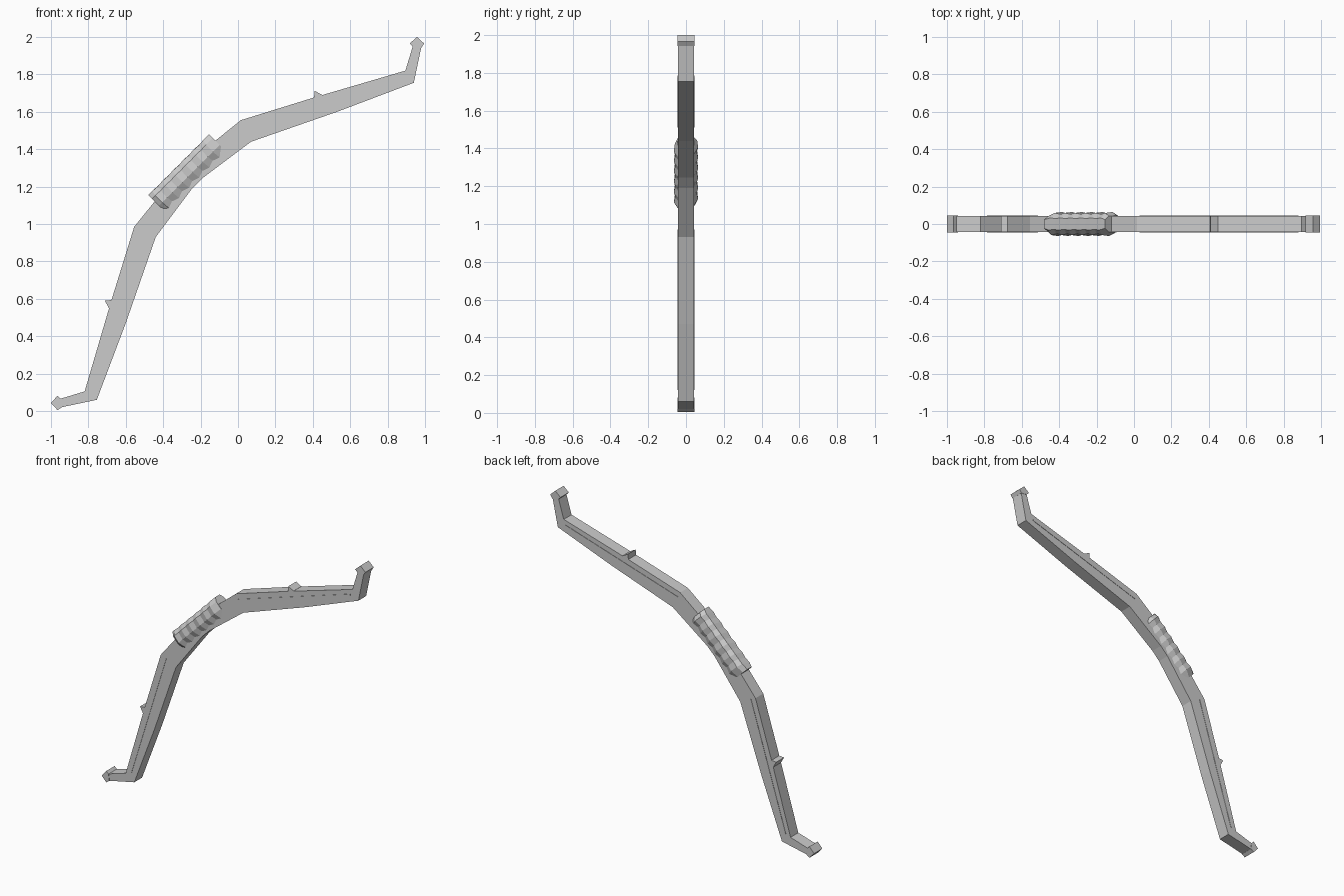
import bpy, bmesh
from math import sqrt

if "Cube" in bpy.data.objects:
    bpy.data.objects.remove(bpy.data.objects["Cube"])


def mirror(pts):
    # reflection across the bow's diagonal symmetry line x + z = 1
    return [(1 - z, 1 - x) for x, z in reversed(pts)]


def make_object(name, bm):
    bmesh.ops.recalc_face_normals(bm, faces=bm.faces)
    me = bpy.data.meshes.new(name)
    bm.to_mesh(me)
    bm.free()
    ob = bpy.data.objects.new(name, me)
    bpy.context.collection.objects.link(ob)
    return ob


def prism(name, pts, half):
    # flat profile in x/z, extruded evenly along y
    bm = bmesh.new()
    face = bm.faces.new([bm.verts.new((x, -half, z)) for x, z in pts])
    ext = bmesh.ops.extrude_face_region(bm, geom=[face])
    verts = [v for v in ext["geom"] if isinstance(v, bmesh.types.BMVert)]
    bmesh.ops.translate(bm, verts=verts, vec=(0, 2 * half, 0))
    return make_object(name, bm)


# bow body: upper half outline, mirrored to the lower half
outer = [(-0.14, 1.43), (0.015, 1.555), (0.405, 1.676), (0.895, 1.82), (0.936, 1.955)]
inner = [(0.98, 1.945), (0.94, 1.755), (0.53, 1.60), (0.07, 1.44), (-0.19, 1.245)]
prism("bow_body", outer + inner + mirror(inner) + mirror(outer), 0.042)

# details found on both limbs
details = {
    "tip_block": ([(0.918, 1.965), (0.957, 2.0), (0.995, 1.965), (0.98, 1.942), (0.934, 1.948)], 0.045),
    "limb_nub": ([(0.405, 1.66), (0.41, 1.712), (0.45, 1.69), (0.45, 1.66)], 0.042),
    "limb_strip": ([(0.03, 1.522), (0.88, 1.785), (0.88, 1.775), (0.03, 1.512)], 0.0445),
}
for name, (pts, half) in details.items():
    prism("upper_" + name, pts, half)
    prism("lower_" + name, mirror(pts), half)

# wrapped grip: skewed bulging bands lofted along the diagonal
section = [(-0.032, 1.156), (0.032, 1.156), (0.058, 1.128), (0.063, 1.075),
           (0.04, 1.026), (-0.04, 1.026), (-0.063, 1.075), (-0.058, 1.128)]
bands = 6
bm = bmesh.new()
rings = []
for i in range(2 * bands + 1):
    end = i in (0, 2 * bands)
    wide = 0.72 if end else (1.02 if i % 2 else 0.9)
    deep = 1.0 if i % 2 or end else 0.95
    skew = 0.0 if end else 0.22
    u0 = -0.23 + 0.46 * i / (2 * bands)
    ring = []
    for y, v in section:
        u = u0 + skew * y
        w = 1.091 + (v - 1.091) * deep
        ring.append(bm.verts.new(((u - w) / sqrt(2) + 0.5, y * wide, (u + w) / sqrt(2) + 0.5)))
    rings.append(ring)
n = len(section)
for a, b in zip(rings, rings[1:]):
    for j in range(n):
        bm.faces.new((a[j], a[(j + 1) % n], b[(j + 1) % n], b[j]))
bm.faces.new(rings[0])
bm.faces.new(rings[-1])
make_object("grip_wrap", bm)
